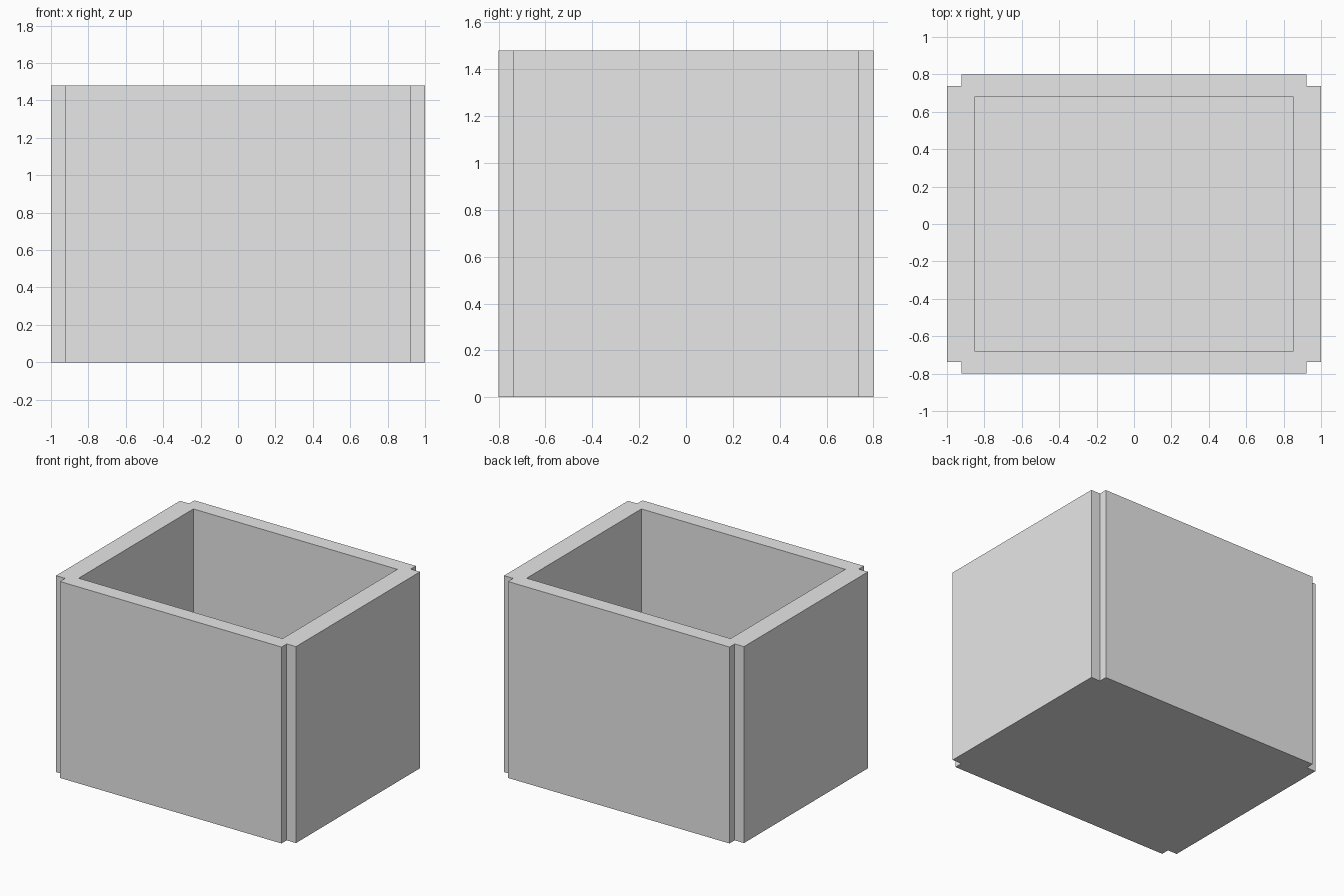
import bpy
import bmesh

cube = bpy.data.objects.get("Cube")
if cube:
    bpy.data.objects.remove(cube, do_unlink=True)

HALF_X, HALF_Y, HEIGHT = 1.0, 0.8, 1.48
NOTCH_X, NOTCH_Y = 0.077, 0.062
INNER_X, INNER_Y, FLOOR = 0.85, 0.683, 0.11

grey = bpy.data.materials.new("plain grey")
grey.use_nodes = True
grey.diffuse_color = (0.8, 0.8, 0.8, 1)
grey.node_tree.nodes["Principled BSDF"].inputs["Base Color"].default_value = (0.8, 0.8, 0.8, 1)


def prism(name, outline, bottom, top):
    """Extrude a plan outline upwards into a closed solid."""
    bm = bmesh.new()
    face = bm.faces.new([bm.verts.new((x, y, bottom)) for x, y in outline])
    raised = bmesh.ops.extrude_face_region(bm, geom=[face])["geom"]
    verts = [v for v in raised if isinstance(v, bmesh.types.BMVert)]
    bmesh.ops.translate(bm, verts=verts, vec=(0, 0, top - bottom))
    bmesh.ops.recalc_face_normals(bm, faces=bm.faces)
    mesh = bpy.data.meshes.new(name)
    bm.to_mesh(mesh)
    bm.free()
    mesh.materials.append(grey)
    obj = bpy.data.objects.new(name, mesh)
    bpy.context.collection.objects.link(obj)
    return obj


# Plan with a square notch at each corner, walked counter-clockwise
nx, ny = HALF_X - NOTCH_X, HALF_Y - NOTCH_Y
corner = [(HALF_X, ny), (nx, ny), (nx, HALF_Y)]
outline = []
for sx, sy in ((1, 1), (-1, 1), (-1, -1), (1, -1)):
    points = corner if sx * sy > 0 else corner[::-1]
    outline += [(sx * x, sy * y) for x, y in points]
box = prism("open_box", outline, 0, HEIGHT)

# Hollow out the inside, leaving walls and a floor
signs = ((1, 1), (-1, 1), (-1, -1), (1, -1))
cavity = prism("cavity_cutter", [(sx * INNER_X, sy * INNER_Y) for sx, sy in signs],
               FLOOR, HEIGHT + 0.2)
cavity.hide_render = True
cut = box.modifiers.new("hollow", "BOOLEAN")
cut.operation = "DIFFERENCE"
cut.solver = "EXACT"
cut.object = cavity
bpy.context.view_layer.objects.active = box
bpy.ops.object.modifier_apply(modifier=cut.name)
bpy.data.objects.remove(cavity, do_unlink=True)
